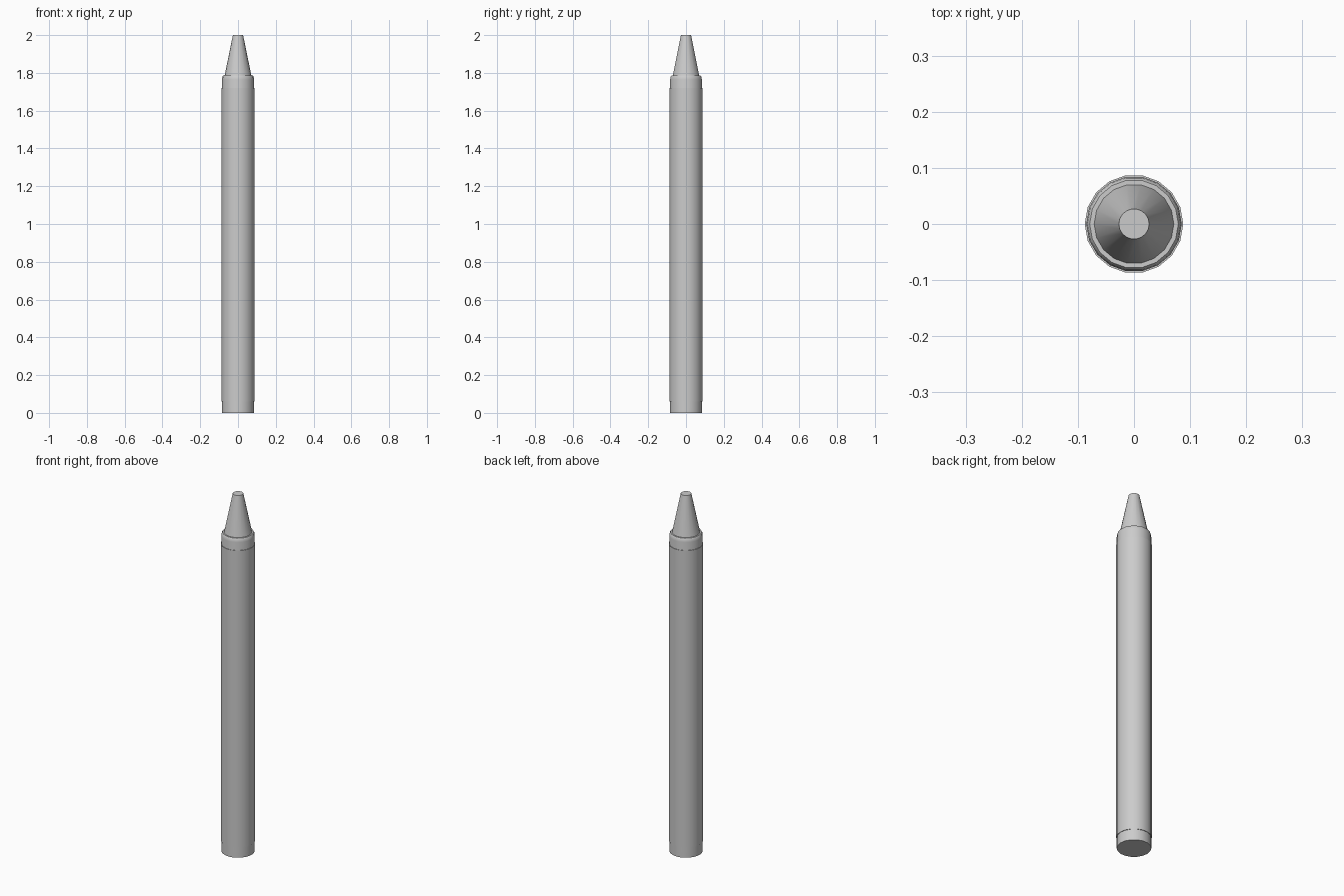
import bpy, bmesh, math

if "Cube" in bpy.data.objects:
    bpy.data.objects.remove(bpy.data.objects["Cube"])

SIDES = 18


def lathe(name, profile, caps=False):
    """Revolve an (r, z) profile, listed bottom to top, around the z axis."""
    bm = bmesh.new()
    rings = []
    for r, z in profile:
        rings.append([bm.verts.new((r * math.cos(2 * math.pi * i / SIDES),
                                    r * math.sin(2 * math.pi * i / SIDES), z))
                      for i in range(SIDES)])
    for low, high in zip(rings, rings[1:]):
        for i in range(SIDES):
            j = (i + 1) % SIDES
            bm.faces.new((low[i], low[j], high[j], high[i]))
    if caps:
        bm.faces.new(rings[0][::-1])
        bm.faces.new(rings[-1])
    mesh = bpy.data.meshes.new(name)
    bm.to_mesh(mesh)
    bm.free()
    obj = bpy.data.objects.new(name, mesh)
    bpy.context.collection.objects.link(obj)
    bpy.ops.object.select_all(action='DESELECT')
    obj.select_set(True)
    bpy.context.view_layer.objects.active = obj
    bpy.ops.object.shade_smooth_by_angle(angle=math.radians(35))
    return obj


# Wax stick: plain shaft, softened shoulder and blunt conical tip
lathe("wax_stick", [(0.085, 0.0), (0.085, 1.765), (0.083, 1.779),
                    (0.079, 1.785), (0.071, 1.785), (0.027, 2.0)], caps=True)

# Paper wrapper: thin sleeve with small ledges at both ends
lathe("paper_wrapper", [(0.085, 0.06), (0.0878, 0.06),
                        (0.0878, 1.72), (0.085, 1.72)])
